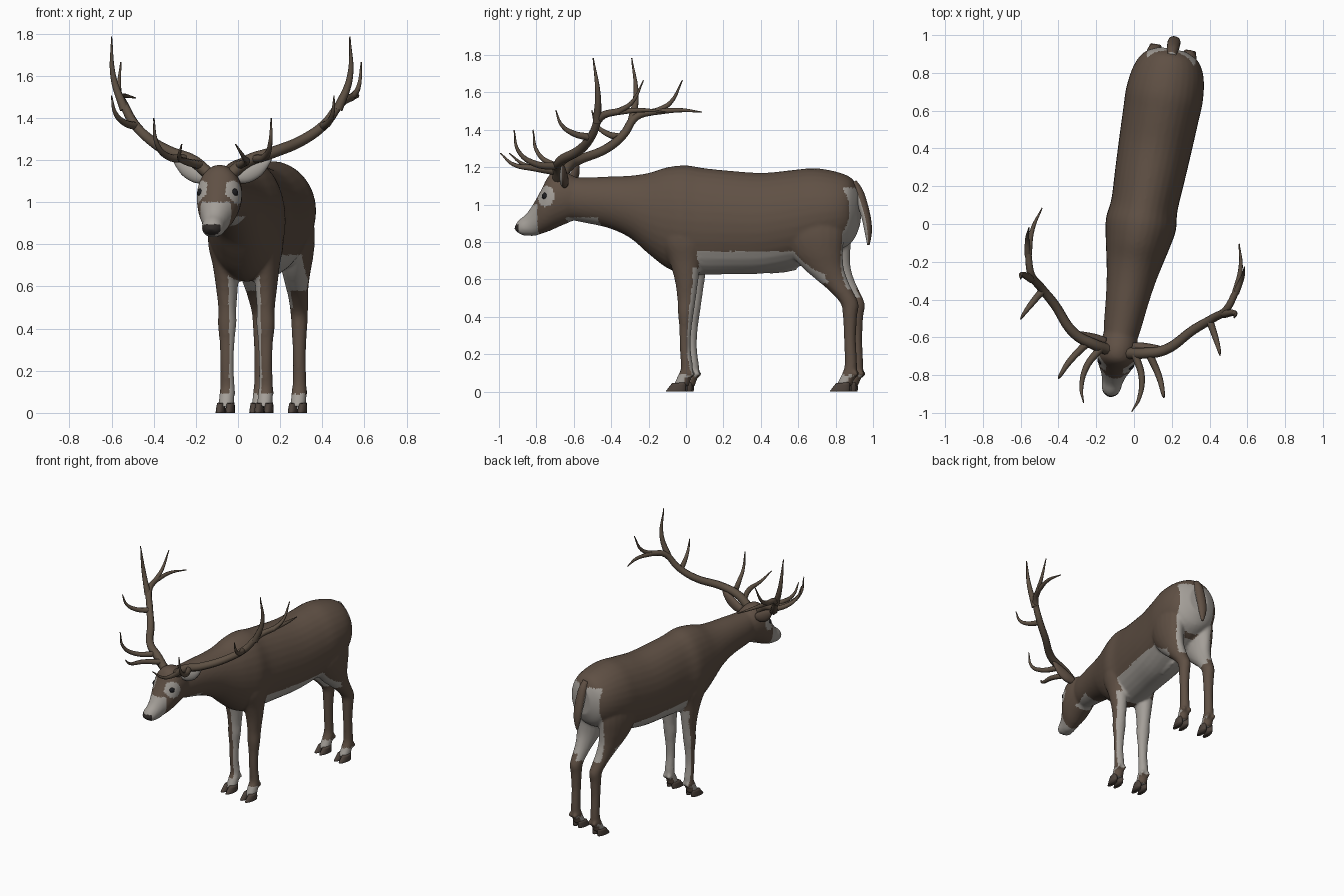
import bpy, bmesh, math
from mathutils import Vector, Matrix

if "Cube" in bpy.data.objects:
    bpy.data.objects.remove(bpy.data.objects["Cube"])

# The animal is symmetric but stands slightly turned: model it straight, place it turned
TURN = Matrix.Translation((0.037, 0, 0)) @ Matrix.Rotation(-0.18, 4, 'Z')


def material(name, rgb):
    m = bpy.data.materials.new(name)
    m.diffuse_color = (*rgb, 1)
    m.use_nodes = True
    m.node_tree.nodes["Principled BSDF"].inputs["Base Color"].default_value = m.diffuse_color
    return m


BROWN = material("brown_coat", (0.115, 0.08, 0.058))
PALE = material("pale_coat", (0.37, 0.345, 0.315))
DARK = material("dark_nose", (0.03, 0.025, 0.023))
EYE = material("eye_black", (0.012, 0.012, 0.014))
HOOF = material("hoof_brown", (0.075, 0.056, 0.045))
ANTLER = material("antler_brown", (0.11, 0.08, 0.056))


def catmull(p0, p1, p2, p3, t):
    return [0.5 * (2*b + (c - a)*t + (2*a - 5*b + 4*c - d)*t*t + (3*b - a - 3*c + d)*t**3)
            for a, b, c, d in zip(p0, p1, p2, p3)]


def loft(bm, sections, side=(1, 0, 0), n=20, steps=4):
    """Closed skin through elliptical sections (ax,ay,az, bx,by,bz, half_width)."""
    s = [sections[0]] + list(sections) + [sections[-1]]
    rows = [catmull(*s[i:i + 4], k / steps) for i in range(len(s) - 3) for k in range(steps)]
    rows.append(list(sections[-1]))
    side, rings = Vector(side), []
    for r in rows:
        a, b = Vector(r[:3]), Vector(r[3:6])
        mid, half = (a + b) / 2, (a - b) / 2
        rings.append([bm.verts.new(mid + half * math.cos(q) + side * max(r[6], 0.002) * math.sin(q))
                      for q in (2 * math.pi * i / n for i in range(n))])
    faces = []
    for r0, r1 in zip(rings, rings[1:]):
        for i in range(n):
            j = (i + 1) % n
            faces.append(bm.faces.new((r0[i], r0[j], r1[j], r1[i])))
    faces += [bm.faces.new(rings[0]), bm.faces.new(rings[-1])]
    bmesh.ops.recalc_face_normals(bm, faces=faces)


def finish(name, mesh, mats, rule=None):
    ob = bpy.data.objects.new(name, mesh)
    bpy.context.collection.objects.link(ob)
    mesh.materials.clear()
    for m in mats:
        mesh.materials.append(m)
    for p in mesh.polygons:
        p.use_smooth = True
        p.material_index = rule(p.center, p.normal) if rule else 0
    ob.matrix_world = TURN
    return ob


def to_mesh(bm, name):
    mesh = bpy.data.meshes.new(name)
    bm.to_mesh(mesh)
    bm.free()
    return mesh


def evaluated(ob):
    """Mesh with modifiers or bevel applied; the helper object is removed."""
    bpy.context.view_layer.update()
    dg = bpy.context.evaluated_depsgraph_get()
    mesh = bpy.data.meshes.new_from_object(ob.evaluated_get(dg))
    bpy.data.objects.remove(ob)
    return mesh


bm = bmesh.new()

# Trunk and neck: y, top z, bottom z, half width
trunk = [(-.66, 1.15, .925, .08), (-.56, 1.145, .905, .098), (-.42, 1.15, .875, .113),
         (-.30, 1.155, .82, .13), (-.20, 1.17, .735, .15), (-.10, 1.20, .66, .172),
         (0, 1.21, .625, .188), (.10, 1.195, .625, .178), (.25, 1.18, .628, .186),
         (.42, 1.17, .632, .195), (.58, 1.185, .66, .202), (.70, 1.195, .70, .206),
         (.82, 1.175, .75, .188), (.90, 1.14, .80, .145), (.94, 1.07, .88, .07)]
loft(bm, [(0, y, t, 0, y, b, w) for y, t, b, w in trunk], n=32)
loft(bm, [(0, .46, .66, 0, .46, .63, .02), (0, .54, .68, 0, .54, .638, .026),
          (0, .60, .68, 0, .60, .65, .018)])

# Head: brow line y z, jaw line y z, half width
head = [(-.57, 1.13, -.55, .95, .08), (-.66, 1.175, -.62, .912, .10),
        (-.735, 1.165, -.69, .882, .107), (-.785, 1.08, -.74, .86, .092),
        (-.825, 1.01, -.785, .845, .07), (-.868, .95, -.82, .833, .056),
        (-.908, .918, -.85, .833, .052), (-.928, .888, -.875, .833, .042),
        (-.932, .868, -.9, .842, .022)]
loft(bm, [(0, a, b, 0, c, d, w) for a, b, c, d, w in head], n=24)

# Legs: z, centre y, half depth, x, half width
front_leg = [(.98, .0, .10, .10, .06), (.82, .0, .115, .11, .07), (.70, .012, .085, .10, .06),
             (.60, .02, .064, .095, .052), (.50, .02, .05, .093, .043), (.42, .016, .042, .093, .044),
             (.34, .014, .033, .093, .036), (.24, .012, .029, .093, .032), (.13, .022, .032, .093, .034),
             (.09, .012, .037, .093, .036), (.03, -.01, .042, .093, .037)]
hind_leg = [(1.0, .72, .15, .10, .08), (.85, .715, .165, .11, .088), (.75, .728, .145, .11, .08),
            (.67, .76, .115, .105, .066), (.60, .81, .085, .10, .053), (.54, .86, .063, .097, .046),
            (.47, .906, .048, .093, .041), (.40, .908, .038, .093, .037), (.28, .908, .032, .093, .031),
            (.15, .913, .033, .093, .032), (.10, .905, .038, .093, .036), (.03, .875, .043, .093, .037)]
for s in (1, -1):
    for leg in (front_leg, hind_leg):
        loft(bm, [(s*x, y - d, z, s*x, y + d, z, w) for z, y, d, x, w in leg])
        # Dew claws
        y = leg[-2][1] + .034
        for o in (-.02, .02):
            bmesh.ops.create_uvsphere(bm, u_segments=8, v_segments=6, radius=.018,
                                      matrix=Matrix.Translation((s*.093 + o, y, .095)))

# Fuse into one skin
raw = bpy.data.objects.new("raw_body", to_mesh(bm, "raw_body"))
bpy.context.collection.objects.link(raw)
rm = raw.modifiers.new("fuse", 'REMESH')
rm.mode, rm.voxel_size = 'VOXEL', .01
sm = raw.modifiers.new("soften", 'SMOOTH')
sm.factor, sm.iterations = .5, 4


def coat(c, n):
    x, y, z = c
    inward = -n.x if x > 0 else n.x
    if y < -.4:                                                   # head and throat
        if y < -.9 and z < .895:
            return 2
        if y < -.795 and z < 1.0:
            return 1
        if abs(x) > .045 and math.hypot((y + .745) / .05, (z - 1.045) / .056) < 1:
            return 1
        return int(-.64 < y < -.46 and z < .932)
    if z < .09:                                                   # pasterns
        return int(n.y < .3)
    if -.12 < y < .16 and z < .66 and (inward > .4 or n.y > .55):  # front legs
        return 1
    if y > .5 and .5 < z < .78 and inward > .45:                  # inner thighs
        return 1
    if y > .84 and .55 < z < 1.09 and n.y > .45 and abs(x) < .13:  # rump
        return 1
    return int(.04 < y < .8 and .58 < z < .75 and n.z < -.3 and abs(x) < .16)  # belly


finish("body", evaluated(raw), [BROWN, PALE, DARK], coat)

# Tail, pale underneath
bm = bmesh.new()
loft(bm, [(0, .89, 1.10, 0, .925, 1.13, .024), (0, .92, 1.03, 0, .965, 1.07, .032),
          (0, .955, .93, 0, 1.0, .95, .034), (0, .972, .85, 0, 1.01, .86, .027),
          (0, .985, .785, 0, .998, .785, .008)])
finish("tail", to_mesh(bm, "tail"), [BROWN, PALE], lambda c, n: int(n.y < -.15))

# Cloven hooves
bm = bmesh.new()
for s in (1, -1):
    for y in (-.025, .866):
        for o in (-.023, .023):
            x = s * .093 + o
            loft(bm, [(x, y - .065, 0, x, y + .045, 0, .021), (x, y - .05, .02, x, y + .047, .02, .021),
                      (x, y - .03, .045, x, y + .045, .05, .018)], n=12, steps=2)
finish("hooves", to_mesh(bm, "hooves"), [HOOF])

# Ears, pale on the front
for s, label in ((1, "left"), (-1, "right")):
    bm = bmesh.new()
    loft(bm, [(s*.07, -.645, 1.14, s*.075, -.645, 1.09, .02), (s*.12, -.64, 1.17, s*.13, -.64, 1.092, .024),
              (s*.17, -.635, 1.197, s*.185, -.635, 1.122, .02), (s*.215, -.63, 1.213, s*.22, -.63, 1.165, .013),
              (s*.243, -.63, 1.218, s*.243, -.63, 1.208, .004)], side=(0, 1, 0))
    finish("ear_" + label, to_mesh(bm, "ear"), [BROWN, PALE], lambda c, n: int(n.y < -.3))

# Eyes
bm = bmesh.new()
for s in (1, -1):
    bmesh.ops.create_uvsphere(bm, u_segments=16, v_segments=10, radius=.021,
                              matrix=Matrix.Translation((s*.078, -.748, 1.045)))
finish("eyes", to_mesh(bm, "eyes"), [EYE])

# Antlers: main beam and tines as tapering curves (x, y, z), start and end radius
tines = [
    ([(.06, -.685, 1.14), (.13, -.672, 1.195), (.242, -.634, 1.235), (.375, -.50, 1.30),
      (.463, -.424, 1.375), (.525, -.365, 1.47), (.56, -.26, 1.50)], .030, .018),        # beam
    ([(.56, -.27, 1.495), (.578, -.19, 1.545), (.58, -.125, 1.665)], .017, .003),        # rear fork up
    ([(.555, -.28, 1.495), (.56, -.13, 1.505), (.53, -.01, 1.495)], .017, .003),         # rear fork back
    ([(.515, -.39, 1.44), (.57, -.375, 1.59), (.575, -.40, 1.785)], .023, .003),         # crown
    ([(.45, -.44, 1.36), (.495, -.52, 1.38), (.525, -.58, 1.425), (.537, -.61, 1.505)], .02, .003),
    ([(.16, -.66, 1.205), (.24, -.78, 1.22), (.275, -.86, 1.285), (.283, -.883, 1.40)], .021, .003),
    ([(.09, -.68, 1.175), (.15, -.80, 1.195), (.155, -.91, 1.215), (.13, -.985, 1.275)], .021, .003)]
for s, label in ((1, "left"), (-1, "right")):
    cu = bpy.data.curves.new("antler", 'CURVE')
    cu.dimensions, cu.bevel_depth, cu.bevel_resolution = '3D', 1.0, 2
    cu.resolution_u, cu.use_fill_caps = 6, True
    for pts, r0, r1 in tines:
        sp = cu.splines.new('BEZIER')
        sp.bezier_points.add(len(pts) - 1)
        for i, (bp, (x, y, z)) in enumerate(zip(sp.bezier_points, pts)):
            bp.co = (s * x, y, z)
            bp.handle_left_type = bp.handle_right_type = 'AUTO'
            bp.radius = r0 + (r1 - r0) * (i / (len(pts) - 1)) ** 1.3
    raw = bpy.data.objects.new("raw_antler", cu)
    bpy.context.collection.objects.link(raw)
    finish("antler_" + label, evaluated(raw), [ANTLER])
